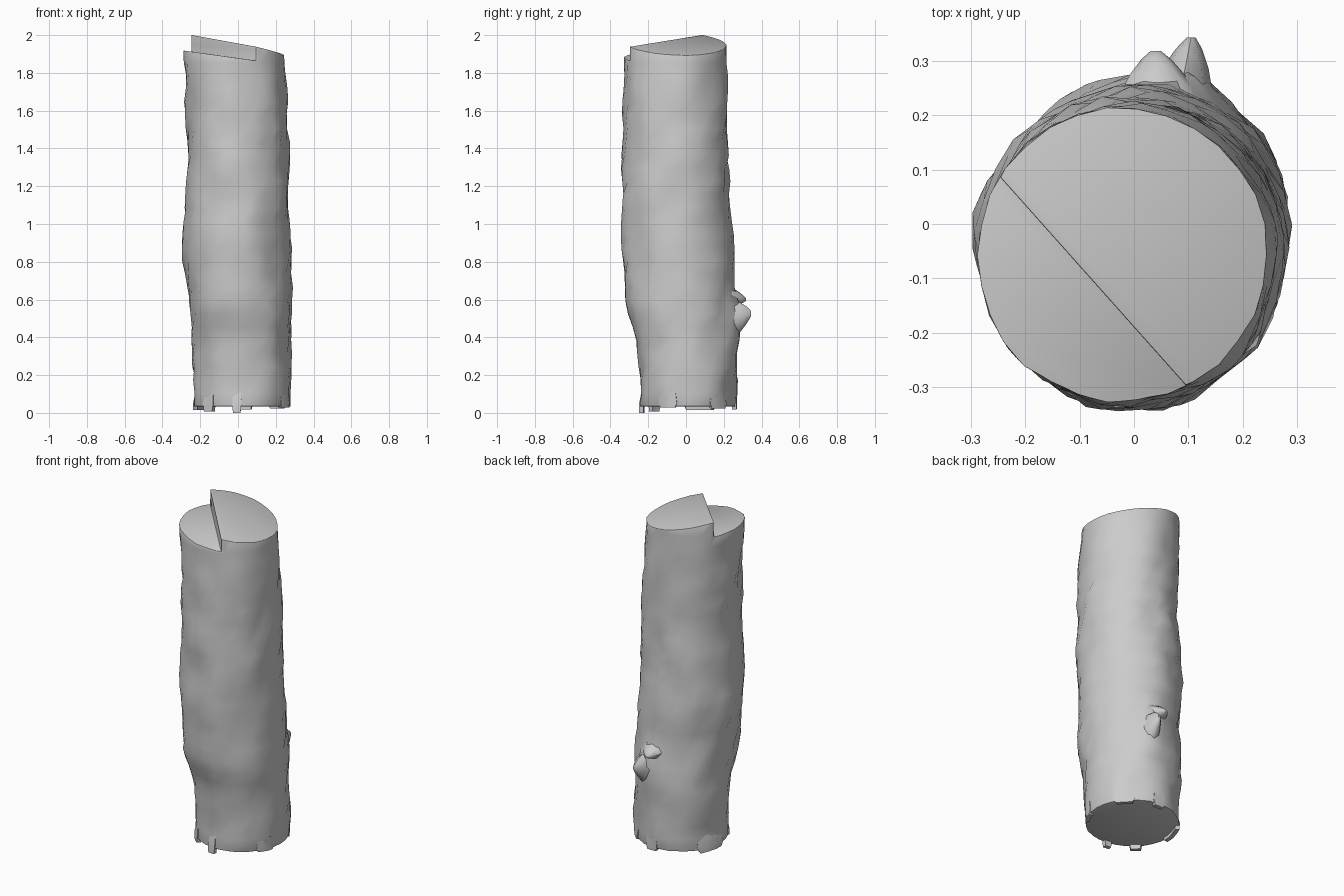
import bpy, bmesh, math
from mathutils import Vector, noise

if "Cube" in bpy.data.objects:
    bpy.data.objects.remove(bpy.data.objects["Cube"])

SEG, STEP = 30, 0.07
# z, x min, x max, y min, y max of the trunk outline
PROFILE = [
    (0.00, -0.235, 0.275, -0.245, 0.265), (0.25, -0.240, 0.285, -0.250, 0.270),
    (0.40, -0.240, 0.287, -0.268, 0.272), (0.55, -0.255, 0.287, -0.325, 0.270),
    (0.75, -0.275, 0.280, -0.332, 0.255), (0.92, -0.288, 0.272, -0.336, 0.245),
    (1.05, -0.275, 0.270, -0.340, 0.238), (1.40, -0.268, 0.270, -0.332, 0.225),
    (1.70, -0.275, 0.258, -0.328, 0.220), (1.86, -0.288, 0.248, -0.328, 0.214),
    (2.20, -0.285, 0.225, -0.325, 0.210)]


def outline(z):
    z = max(z, 0.0)
    for a, b in zip(PROFILE, PROFILE[1:]):
        if z <= b[0]:
            t = (z - a[0]) / (b[0] - a[0])
            return [p + (q - p) * t for p, q in zip(a[1:], b[1:])]
    return PROFILE[-1][1:]


def bark(angle, z, scale=1.0):
    """Point on the lumpy bark surface."""
    x0, x1, y0, y1 = outline(z)
    c, s = math.cos(angle), math.sin(angle)
    lump = noise.noise(Vector((c * 2.2, s * 2.2, z * 4.0 + 3))) * 0.020
    lump += noise.noise(Vector((c * 4.5 + 7, s * 4.5, z * 7.0))) * 0.012
    lump *= 0.35 if z > 1.8 or z < 0.1 else 1
    da = (angle - math.radians(76) + math.pi) % math.tau - math.pi
    lump += 0.03 * math.exp(-(da / 0.25) ** 2 - ((z - 0.54) / 0.1) ** 2)
    k = scale * (1 + lump / 0.28)
    return Vector(((x0 + x1) / 2 + (x1 - x0) / 2 * c * k,
                   (y0 + y1) / 2 + (y1 - y0) / 2 * s * k, z))


def finish(name, bm):
    bmesh.ops.recalc_face_normals(bm, faces=bm.faces[:])
    me = bpy.data.meshes.new(name)
    bm.to_mesh(me)
    bm.free()
    ob = bpy.data.objects.new(name, me)
    bpy.context.collection.objects.link(ob)
    return ob


def smooth(ob, degrees):
    bpy.ops.object.select_all(action='DESELECT')
    ob.select_set(True)
    bpy.context.view_layer.objects.active = ob
    bpy.ops.object.shade_smooth_by_angle(angle=math.radians(degrees))


def loft(bm, rings):
    rows = [[bm.verts.new(p) for p in r] for r in rings]
    n = len(rows[0])
    for a, b in zip(rows, rows[1:]):
        for i in range(n):
            j = (i + 1) % n
            bm.faces.new((a[i], a[j], b[j], b[i]))
    bm.faces.new(rows[0][::-1])
    bm.faces.new(rows[-1])


# Trunk: lumpy stacked rings, overlong at the top for sawing
bm = bmesh.new()
rings = []
for k in range(31):
    z = 0.035 + k * STEP
    twist = (k % 2) * 0.5 if 1 < k < 24 else 0
    rings.append([bark(math.tau * (i + twist) / SEG, z) for i in range(SEG)])
loft(bm, rings)
trunk = finish("log_trunk", bm)


# Saw cutters: prisms whose underside is the sloping cut plane
def cutter(name, footprint, plane):
    bm = bmesh.new()
    loft(bm, [[(x, y, plane[0] + plane[1] * x + plane[2] * y) for x, y in footprint],
              [(x, y, 2.6) for x, y in footprint]])
    ob = finish(name, bm)
    ob.hide_render = True
    return ob


a, b = Vector((-0.24, 0.08)), Vector((0.09, -0.29))
d = (b - a).normalized()
side = Vector((d.y, -d.x))
if side.x > 0:
    side = -side
p, q = a - d * 0.5, b + d * 0.5
upper = cutter("upper_saw_cutter", [(-1, -1), (1, -1), (1, 1), (-1, 1)], (1.948, -0.229, -0.042))
lower = cutter("lower_saw_cutter", [p, q, q + side, p + side], (1.878, -0.14, 0.0))
bpy.context.view_layer.objects.active = trunk
for c in (upper, lower):
    m = trunk.modifiers.new("saw", 'BOOLEAN')
    m.operation, m.object, m.solver = 'DIFFERENCE', c, 'EXACT'
    bpy.ops.object.modifier_apply(modifier=m.name)
for c in (upper, lower):
    bpy.data.objects.remove(c)

# Softened rims
bev = trunk.modifiers.new("rim", 'BEVEL')
bev.width, bev.segments = 0.014, 2
bev.limit_method, bev.angle_limit = 'ANGLE', math.radians(55)
bpy.ops.object.modifier_apply(modifier=bev.name)
smooth(trunk, 50)

# Bark flakes hanging below the bottom cut: angle, width, lowest z
for n, (ang, wid, low) in enumerate([(165, 42, 0.015), (264, 11, 0.0), (226, 16, 0.008),
                                     (335, 24, 0.028), (40, 26, 0.022), (85, 16, 0.018)]):
    bm = bmesh.new()
    rings = []
    for z, shrink in ((low, 0.8), (0.05, 1.0), (0.11, 0.85)):
        arc = [math.radians(ang + wid * shrink * t) for t in (-0.5, -0.17, 0.17, 0.5)]
        out = 1.015 if z < 0.1 else 0.99
        ring = [bark(t, z, out) for t in arc] + [bark(t, z, 0.92) for t in arc[::-1]]
        rings.append(ring)
    loft(bm, rings)
    smooth(finish(f"bark_flake_{n + 1}", bm), 50)

# Broken branch stub: two bent spurs on the back
for n, (base, tip, rx, rz) in enumerate([((0.085, 0.24, 0.49), (0.105, 0.343, 0.525), 0.06, 0.11),
                                         ((0.045, 0.24, 0.615), (0.04, 0.318, 0.60), 0.07, 0.05)]):
    base, tip = Vector(base), Vector(tip)
    bm = bmesh.new()
    rings = []
    for t, s in ((0, 1), (0.45, 0.72), (0.8, 0.4), (1, 0.14)):
        c = base.lerp(tip, t)
        rings.append([c + Vector((rx * s * math.cos(math.tau * i / 8), 0,
                                  rz * s * math.sin(math.tau * i / 8))) for i in range(8)])
    loft(bm, rings)
    smooth(finish(f"branch_stub_{n + 1}", bm), 50)
